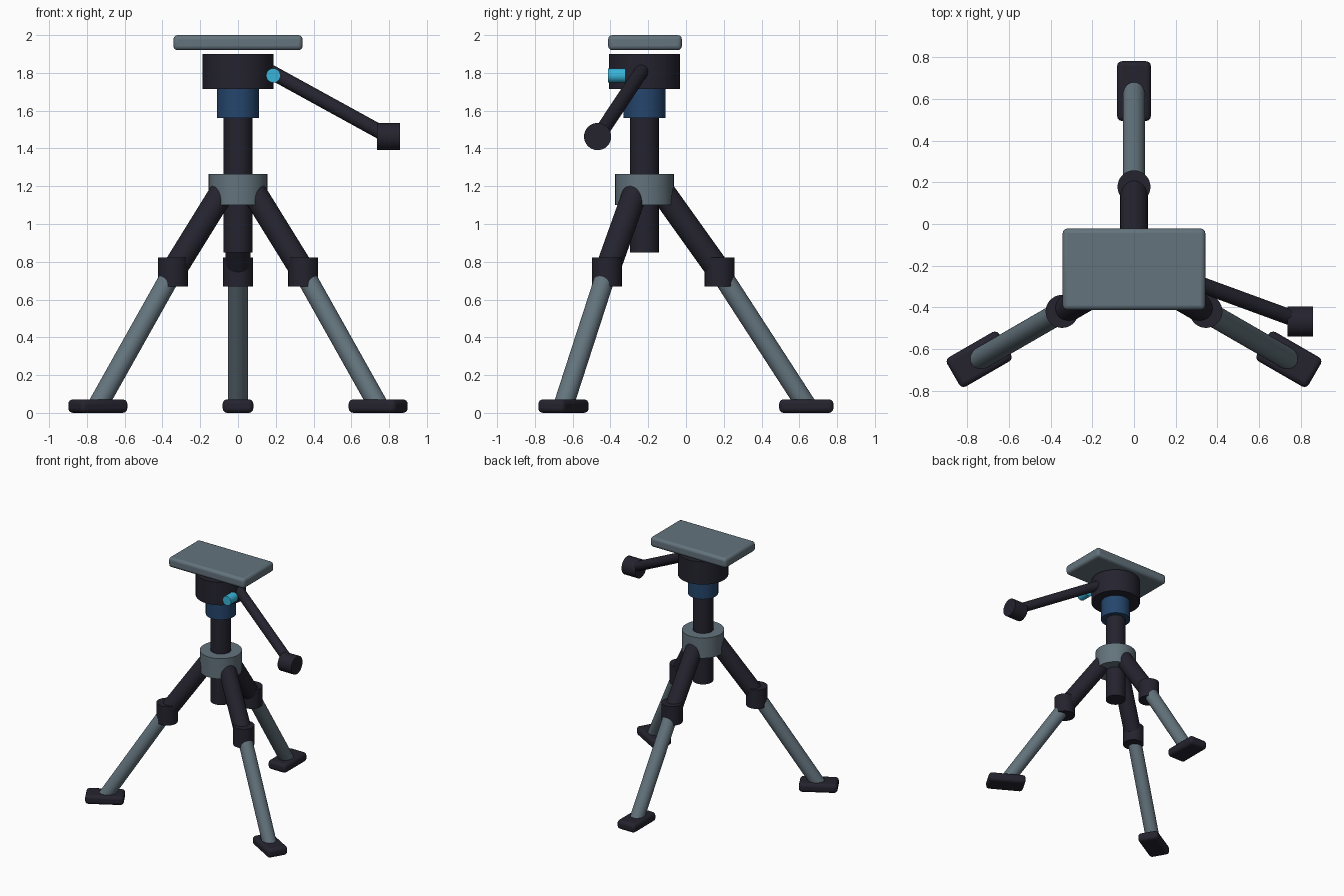
import bpy
import math
from mathutils import Vector

if "Cube" in bpy.data.objects:
    bpy.data.objects.remove(bpy.data.objects["Cube"], do_unlink=True)

AXIS_Y = -0.22  # the centre column stands forward of the origin


def make_material(name, rgb):
    mat = bpy.data.materials.new(name)
    mat.use_nodes = True
    color = (*rgb, 1)
    mat.diffuse_color = color
    mat.node_tree.nodes["Principled BSDF"].inputs["Base Color"].default_value = color
    return mat


DARK = make_material("dark plastic", (0.018, 0.017, 0.028))
GREY = make_material("grey metal", (0.125, 0.172, 0.202))
BLUE = make_material("blue collar", (0.018, 0.06, 0.15))
CYAN = make_material("cyan knob", (0.04, 0.46, 0.69))


def rod(name, start, end, radius, mat):
    """Smooth capped cylinder between two points."""
    start, end = Vector(start), Vector(end)
    span = end - start
    bpy.ops.mesh.primitive_cylinder_add(vertices=32, radius=radius, depth=span.length,
                                        location=(start + end) / 2)
    obj = bpy.context.object
    obj.rotation_euler = span.to_track_quat("Z", "Y").to_euler()
    obj.name = name
    obj.data.materials.append(mat)
    bpy.ops.object.shade_smooth_by_angle(angle=math.radians(35))
    return obj


def upright(name, bottom, top, radius, mat):
    return rod(name, (0, AXIS_Y, bottom), (0, AXIS_Y, top), radius, mat)


def slab(name, center, size, turn, bevel, mat):
    """Box with rounded edges, turned about z."""
    bpy.ops.mesh.primitive_cube_add(size=1, location=center, rotation=(0, 0, turn))
    obj = bpy.context.object
    obj.scale = size
    bpy.ops.object.transform_apply(location=False, rotation=False, scale=True)
    obj.name = name
    obj.data.materials.append(mat)
    mod = obj.modifiers.new("rounded edges", "BEVEL")
    mod.width = bevel
    mod.segments = 3
    bpy.ops.object.shade_smooth_by_angle(angle=math.radians(35))
    return obj


# Centre column, hub and head
upright("center_column", 0.85, 1.58, 0.076, DARK)
upright("leg_hub", 1.10, 1.265, 0.156, GREY)
upright("head_collar", 1.56, 1.72, 0.112, BLUE)
upright("head", 1.714, 1.90, 0.187, DARK)
slab("mounting_plate", (0, AXIS_Y + 0.003, 1.96), (0.684, 0.39, 0.08), 0, 0.022, GREY)

# Three legs around the column
for side, degrees in (("back", 90), ("right", 210), ("left", 330)):
    turn = math.radians(degrees)

    def at(reach, z):
        return (reach * math.cos(turn), AXIS_Y + reach * math.sin(turn), z)

    rod(side + "_upper_leg", at(0.10, 1.165), at(0.40, 0.745), 0.066, DARK)
    rod(side + "_leg_joint", at(0.398, 0.668), at(0.398, 0.822), 0.079, DARK)
    rod(side + "_lower_leg", at(0.40, 0.745), at(0.857, 0.04), 0.053, GREY)
    slab(side + "_foot", at(0.857, 0.036), (0.287, 0.162, 0.072), turn, 0.024, DARK)

# Pan handle with its grip, and the lock knob
rod("pan_handle", (0.16, -0.232, 1.813), (0.797, -0.465, 1.463), 0.038, DARK)
rod("handle_grip", (0.735, -0.468, 1.463), (0.858, -0.468, 1.463), 0.072, DARK)
rod("lock_knob", (0.187, -0.412, 1.786), (0.187, -0.32, 1.786), 0.038, CYAN)
